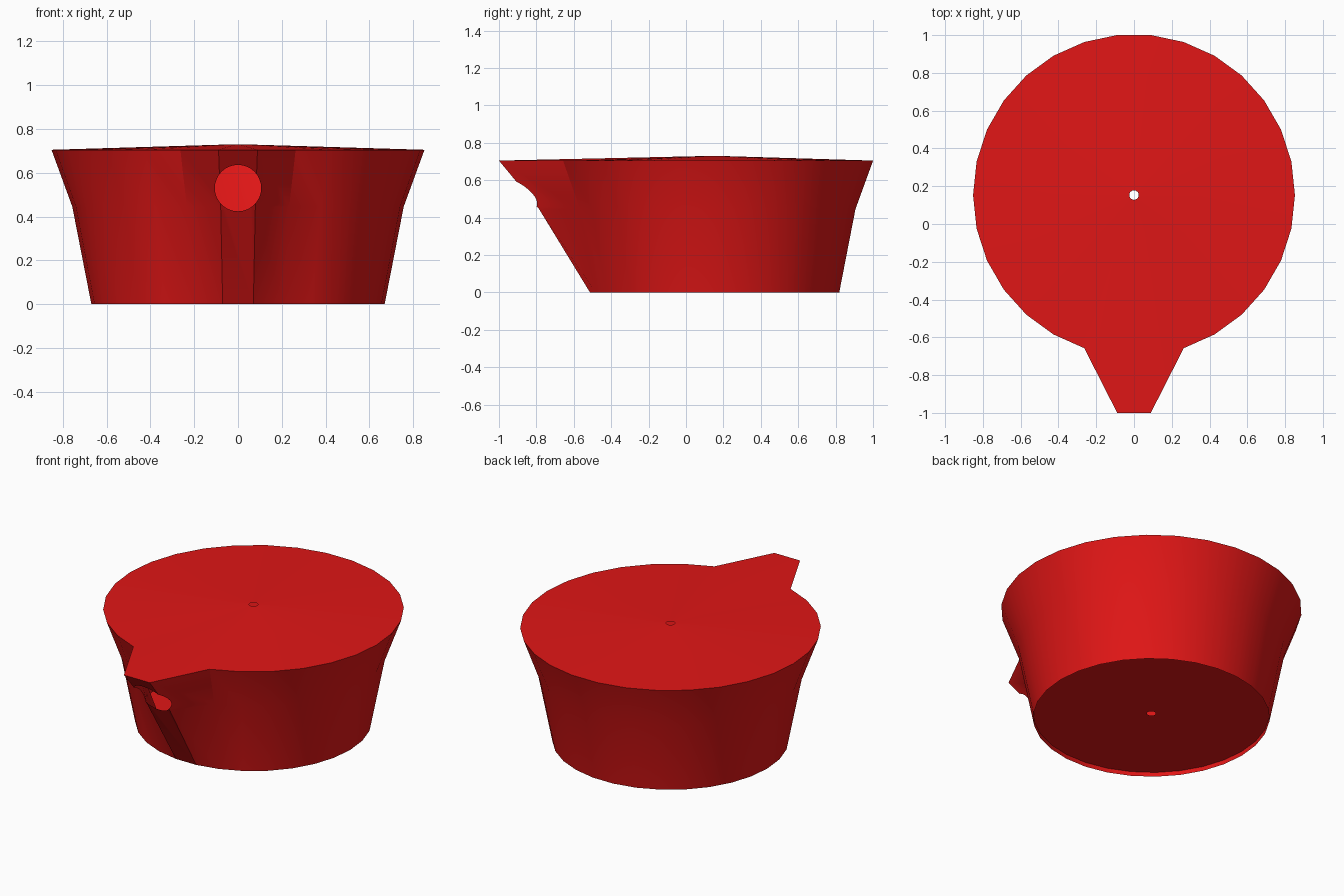
import bpy, bmesh, math
from mathutils import Matrix

if "Cube" in bpy.data.objects:
    bpy.data.objects.remove(bpy.data.objects["Cube"])

SEGMENTS = 30
CY = 0.153
HOLE_Z, HOLE_R = 0.53, 0.106

red = bpy.data.materials.new("red")
red.diffuse_color = (0.75, 0.008, 0.008, 1)
red.use_nodes = True
red.node_tree.nodes["Principled BSDF"].inputs["Base Color"].default_value = red.diffuse_color

bm = bmesh.new()


def ring(radius, z, spout_y=None):
    """Ring of vertices; the two front ones can be pulled out into a spout."""
    verts = []
    for i in range(SEGMENTS):
        a = math.radians(6) + math.tau * i / SEGMENTS
        x, y = radius * math.sin(a), CY + radius * math.cos(a)
        if spout_y is not None and math.cos(a) < -0.99:
            y = spout_y
        verts.append(bm.verts.new((x, y, z)))
    return verts


# Closed profile: wall, domed top, centre hole, recessed base
rings = [
    ring(0.67, 0),
    ring(0.757, 0.445, -0.785),
    ring(0.852, 0.705, -1.0),
    ring(0.025, 0.73),
    ring(0.025, 0.027),
    ring(0.669, 0.027),
]
for k, lower in enumerate(rings):
    upper = rings[(k + 1) % len(rings)]
    for i in range(SEGMENTS):
        j = (i + 1) % SEGMENTS
        bm.faces.new((lower[i], lower[j], upper[j], upper[i]))
bmesh.ops.recalc_face_normals(bm, faces=bm.faces)
mesh = bpy.data.meshes.new("tub")
bm.to_mesh(mesh)
bm.free()
mesh.materials.append(red)
tub = bpy.data.objects.new("spouted_tub", mesh)
bpy.context.collection.objects.link(tub)

# Round opening through the spout
bpy.ops.mesh.primitive_cylinder_add(vertices=32, radius=HOLE_R, depth=0.8,
                                    location=(0, -0.9, HOLE_Z),
                                    rotation=(math.pi / 2, 0, 0))
cutter = bpy.context.object
cutter.name = "spout_hole_cutter"
cutter.hide_render = True
cut = tub.modifiers.new("spout_hole", 'BOOLEAN')
cut.operation = 'DIFFERENCE'
cut.solver = 'EXACT'
cut.object = cutter
bpy.ops.object.select_all(action='DESELECT')
tub.select_set(True)
bpy.context.view_layer.objects.active = tub
bpy.ops.object.modifier_apply(modifier=cut.name)
bpy.data.objects.remove(cutter)

# Drop the bore walls so that the holes open into the hollow tub
bm = bmesh.new()
bm.from_mesh(mesh)


def in_bore(face):
    spout = all(v.co.y < 0 and math.hypot(v.co.x, v.co.z - HOLE_Z) < HOLE_R + 0.001
                for v in face.verts)
    centre = all(math.hypot(v.co.x, v.co.y - CY) < 0.03 for v in face.verts)
    return spout or centre


bmesh.ops.delete(bm, geom=[f for f in bm.faces if in_bore(f)], context='FACES')
bm.to_mesh(mesh)
bm.free()
bpy.ops.object.shade_smooth_by_angle(angle=math.radians(30))
